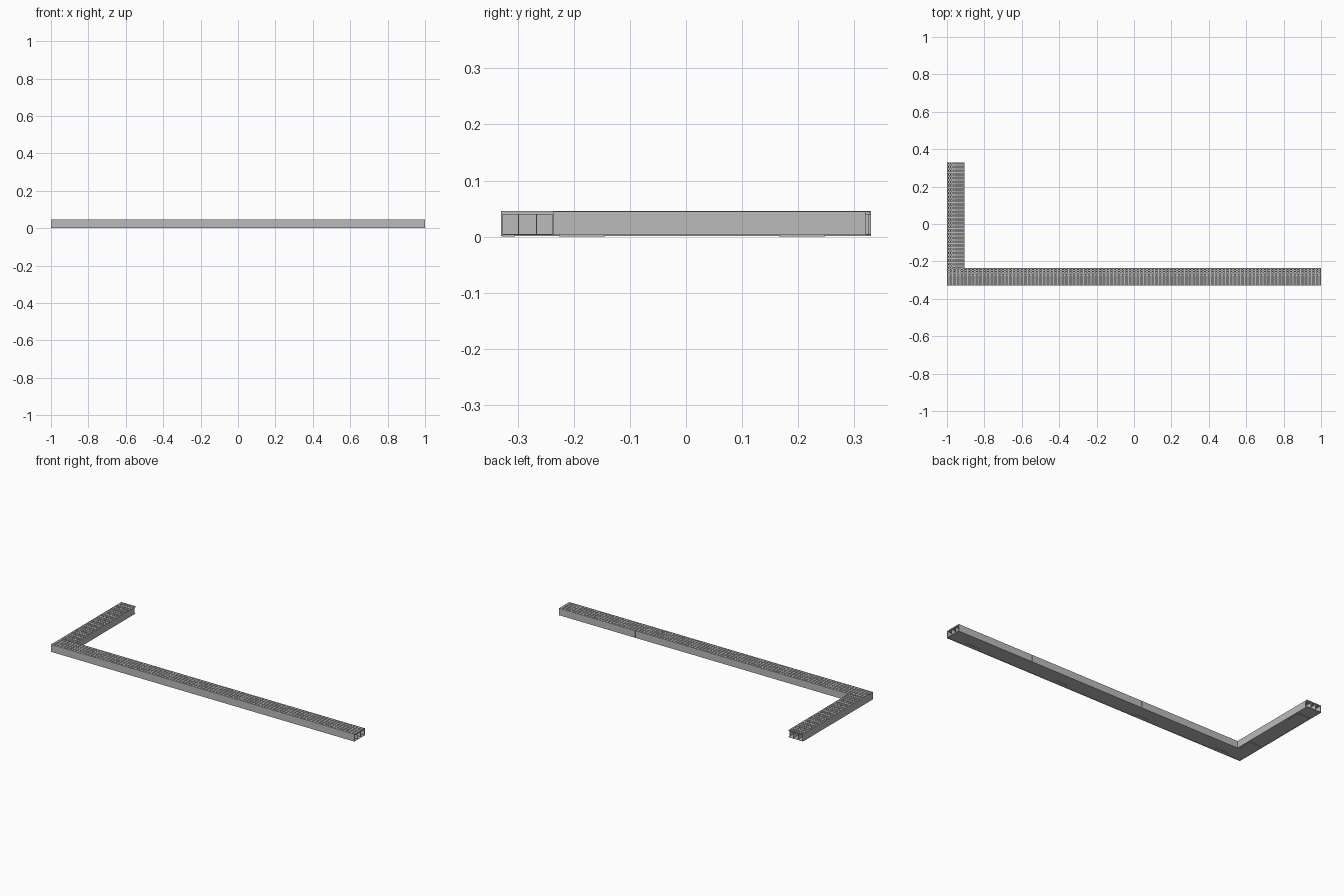
import bpy, bmesh

if "Cube" in bpy.data.objects:
    bpy.data.objects.remove(bpy.data.objects["Cube"])

grey = bpy.data.materials.new("steel grey")
grey.diffuse_color = (0.5, 0.5, 0.5, 1)
grey.use_nodes = True
grey.node_tree.nodes["Principled BSDF"].inputs["Base Color"].default_value = grey.diffuse_color

X0, X1, Y0, Y1 = -1.0, 1.0, -0.33, 0.33
W = 0.095            # channel width
BASE, RIM, TOP = 0.003, 0.0425, 0.0455
XI, YI = X0 + W, Y0 + W


def boxes(name, spans):
    """One object from a list of axis-aligned boxes (x0,x1,y0,y1,z0,z1)."""
    bm = bmesh.new()
    for x0, x1, y0, y1, z0, z1 in spans:
        r = bmesh.ops.create_cube(bm, size=1)
        for v in r["verts"]:
            v.co = ((x0 + x1) / 2 + v.co.x * (x1 - x0),
                    (y0 + y1) / 2 + v.co.y * (y1 - y0),
                    (z0 + z1) / 2 + v.co.z * (z1 - z0))
    me = bpy.data.meshes.new(name)
    bm.to_mesh(me)
    bm.free()
    me.materials.append(grey)
    ob = bpy.data.objects.new(name, me)
    bpy.context.collection.objects.link(ob)
    return ob


T = 0.003
# floor of both arms
boxes("channel_floor", [(X0, X1, Y0, YI, BASE, BASE + 0.002),
                        (X0, XI, YI, Y1, BASE, BASE + 0.002)])
# outer and inner side walls, inner wall in sections with narrow seams
boxes("outer_walls", [(X0, X1, Y0, Y0 + T, 0.001, TOP),
                      (X0, X0 + T, Y0 + T, Y1, 0.001, TOP)])
seams = [XI - T, -0.25, 0.5, X1]
boxes("inner_walls",
      [(a, b - 0.002 * (b < X1), YI - T, YI, BASE, TOP - 0.0005)
       for a, b in zip(seams, seams[1:])]
      + [(XI - T, XI, YI, Y1 - 0.01, BASE, TOP - 0.0005)])
# upright webs dividing each channel into three cells
webs = []
for k in (1, 2):
    o = W * k / 3
    webs.append((X0 + o, X1 - 0.004, Y0 + o - 0.001, Y0 + o + 0.001, BASE, RIM))
    webs.append((X0 + o - 0.001, X0 + o + 0.001, Y0 + o, Y1 - 0.004, BASE, RIM))
boxes("inner_webs", webs)

# grate: bars along the length
N = 8
pitch = (W - 2 * T) / N
bars = []
for i in range(N):
    o = T + pitch * (i + 0.5)
    h = 0.003
    bars.append((X0 + T, X1, Y0 + o - h, Y0 + o + h, RIM - 0.003, TOP - 0.0007))
    bars.append((X0 + o - h, X0 + o + h, YI, Y1, RIM - 0.003, TOP - 0.0007))
boxes("grate_long_bars", bars)

# grate: bars across the width
cross = []
step, w = 0.02, 0.010
for i in range(int((X1 - X0) / step)):
    x = X0 + 0.01 + i * step
    cross.append((x - w / 2, x + w / 2, Y0 + T, YI - T, RIM - 0.002, TOP))
for i in range(int((Y1 - YI) / step)):
    y = YI + 0.01 + i * step
    cross.append((X0 + T, XI - T, y - w / 2, y + w / 2, RIM - 0.002, TOP))
boxes("grate_cross_bars", cross)

# end frames on the open ends
boxes("end_frames", [(X0, XI, Y1 - 0.003, Y1, RIM - 0.003, TOP),
                     (X1 - 0.003, X1, Y0, YI, RIM - 0.003, TOP)])
# thin mounting plates underneath
feet = [(X0 + 0.01, XI - 0.01, y, y + 0.082, 0, BASE) for y in (-0.226, 0.166)]
feet += [(x, x + 0.082, Y0 + 0.002, Y0 + 0.025, 0, BASE)
         for x in (-0.9, -0.35, 0.2, 0.8)]
boxes("mounting_plates", feet)
